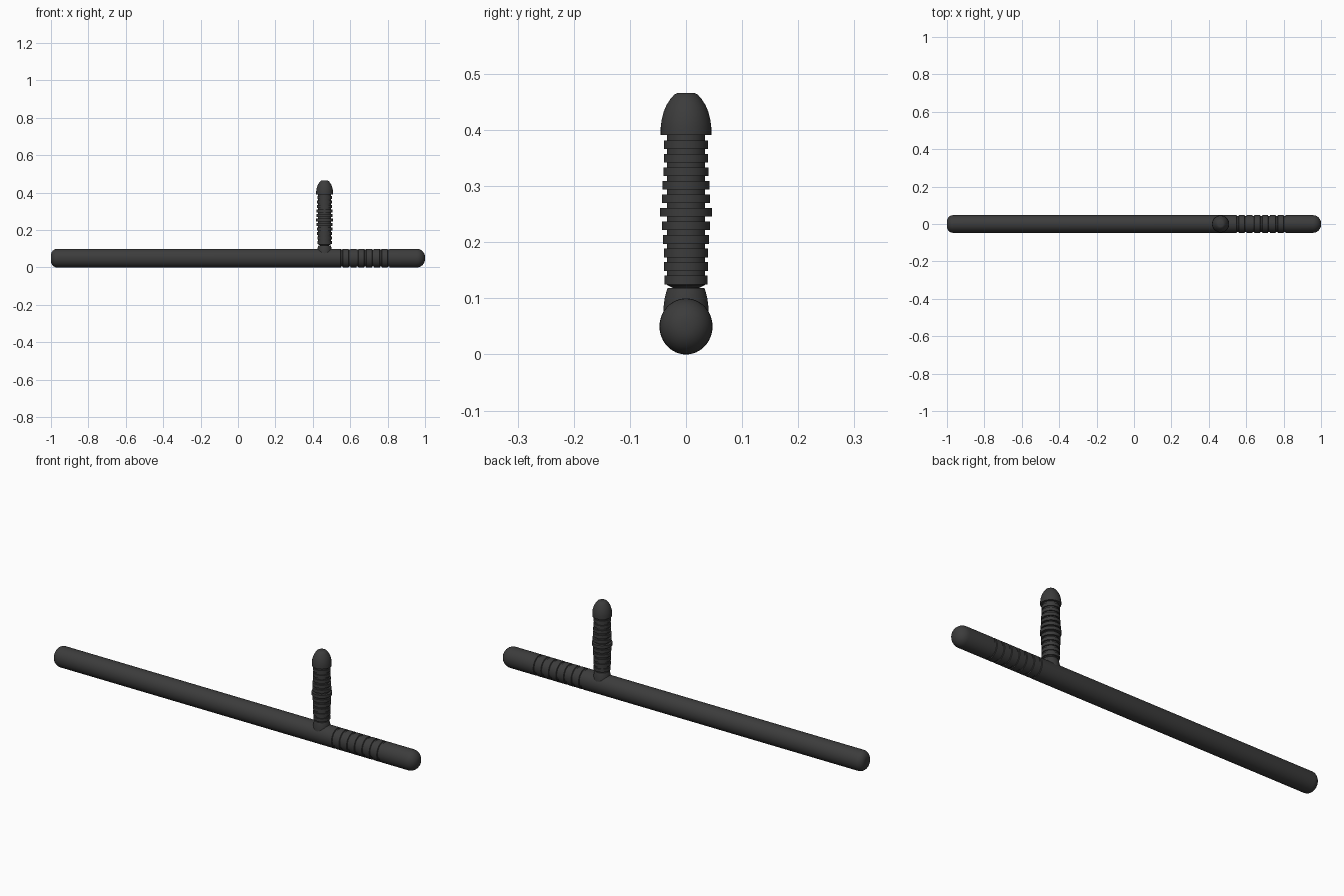
import bpy, bmesh
from math import sin, cos, pi, radians
from mathutils import Matrix

if "Cube" in bpy.data.objects:
    bpy.data.objects.remove(bpy.data.objects["Cube"])

mat = bpy.data.materials.new("black_polymer")
mat.diffuse_color = (0.045, 0.045, 0.045, 1)
mat.use_nodes = True
mat.node_tree.nodes["Principled BSDF"].inputs["Base Color"].default_value = mat.diffuse_color


def lathe(name, profile, matrix, sides=48):
    """Spin a (radius, height) profile around z into a capped solid."""
    bm = bmesh.new()
    rings = [[bm.verts.new((r * cos(2 * pi * i / sides), r * sin(2 * pi * i / sides), h))
              for i in range(sides)] for r, h in profile]
    for a, b in zip(rings, rings[1:]):
        for i in range(sides):
            j = (i + 1) % sides
            bm.faces.new((a[i], a[j], b[j], b[i]))
    bm.faces.new(rings[0][::-1])
    bm.faces.new(rings[-1])
    bm.transform(matrix)
    bmesh.ops.recalc_face_normals(bm, faces=bm.faces)
    me = bpy.data.meshes.new(name)
    bm.to_mesh(me)
    bm.free()
    ob = bpy.data.objects.new(name, me)
    bpy.context.collection.objects.link(ob)
    me.materials.append(mat)
    bpy.ops.object.select_all(action='DESELECT')
    bpy.context.view_layer.objects.active = ob
    ob.select_set(True)
    bpy.ops.object.shade_smooth_by_angle(angle=radians(35))
    return ob


# Shaft: rounded ends and seven grip grooves, slightly flattened in y
R, steps = 0.05, 8
left, right = 0.034, 0.045
shaft = [(R - left + left * sin(t), -1 + left * (1 - cos(t)))
         for t in [pi / 2 * k / steps for k in range(steps + 1)]]
for k in range(7):
    x = 0.555 + 0.0417 * k
    shaft += [(R, x - 0.006), (R - 0.004, x - 0.004), (R - 0.004, x + 0.004), (R, x + 0.006)]
shaft += [(R - right + right * cos(t), 1 - right + right * sin(t))
          for t in [pi / 2 * k / steps for k in range(steps + 1)]]
to_x = (Matrix.Translation((0, 0, R)) @ Matrix.Diagonal((1, 0.945, 1, 1))
        @ Matrix.Rotation(pi / 2, 4, 'Y'))
lathe("baton_shaft", shaft, to_x)

at_handle = Matrix.Translation((0.463, 0, 0))

# Collar where the handle meets the shaft
lathe("handle_collar", [(0.041, 0.06), (0.040, 0.085), (0.038, 0.1),
                        (0.035, 0.112), (0.033, 0.118)], at_handle)

# Ribbed grip: swelling toward the middle
grip = [(0.024, 0.11), (0.024, 0.119), (0.034, 0.124)]
ribs = [.0387, .039, .0395, .041, .0425, .0462, .043, .042, .0405, .0395, .039]
for k, r in enumerate(ribs):
    z = 0.125 + 0.0241 * k
    grip += [(0.034, z), (r, z), (r, z + 0.0155), (0.034, z + 0.0155)]
grip += [(0.034, 0.393)]
lathe("handle_grip", grip, at_handle)

# Domed knob
lathe("handle_knob", [(0.030, 0.391), (0.045, 0.391), (0.045, 0.405), (0.0435, 0.418),
                      (0.040, 0.432), (0.035, 0.444), (0.028, 0.455),
                      (0.021, 0.463), (0.015, 0.466)], at_handle)
